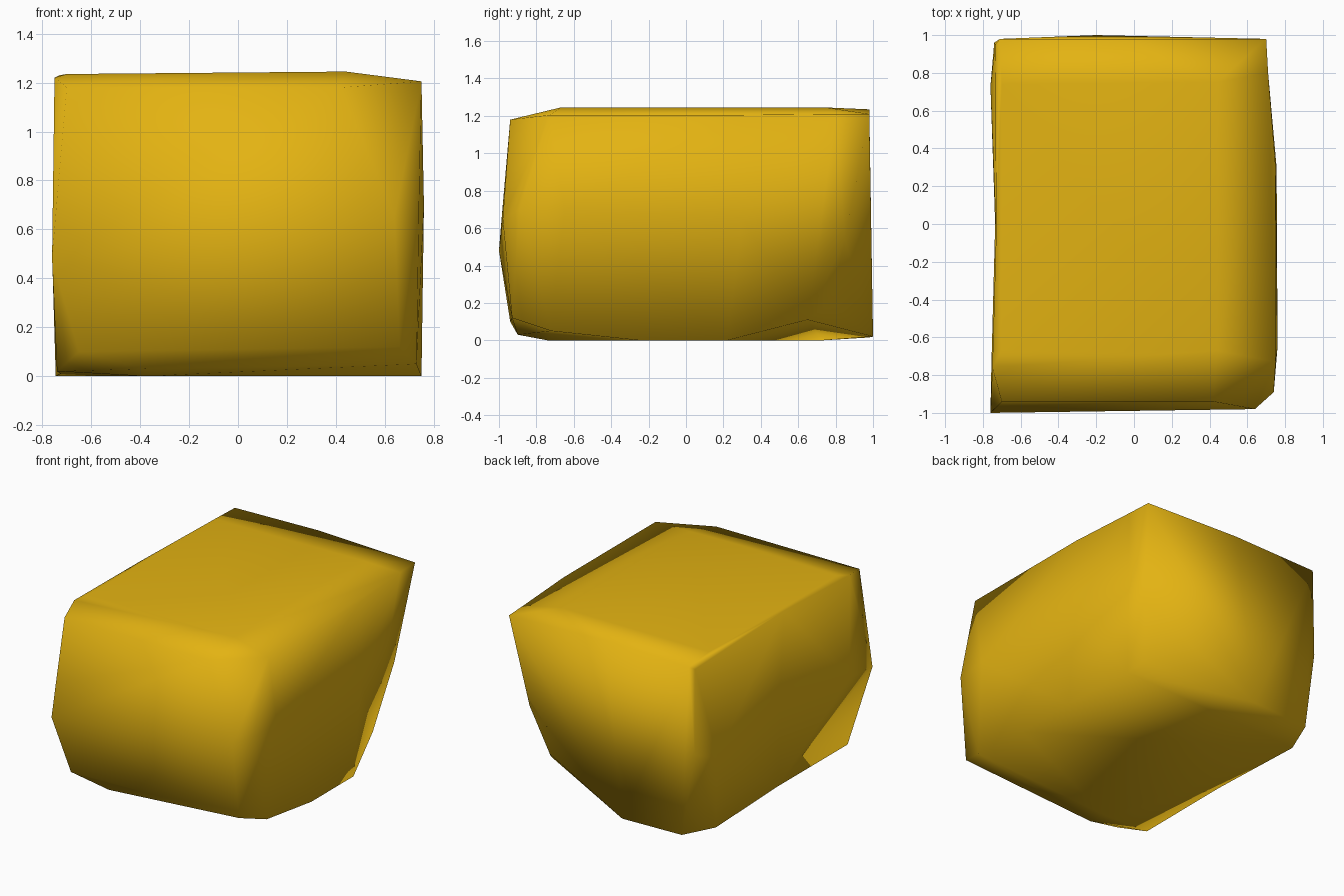
import bpy, bmesh

default = bpy.data.objects.get("Cube")
if default:
    bpy.data.objects.remove(default, do_unlink=True)

# Flat gold colour
gold = bpy.data.materials.new("gold")
gold.use_nodes = True
colour = (0.77, 0.45, 0.006, 1)
gold.diffuse_color = colour
gold.node_tree.nodes["Principled BSDF"].inputs["Base Color"].default_value = colour

# Corner and bulge points of the uneven block, grouped by the edge they shape
top_plateau = [
    (-.7, -.67, 1.235), (.44, -.67, 1.245), (.44, .75, 1.245), (-.7, .74, 1.235),
]
top_front_edge = [
    (-.7, -.94, 1.18), (-.75, -.76, 1.22), (.42, -.94, 1.18), (.75, -.73, 1.205),
]
top_right_edge = [
    (.75, .3, 1.205), (.7, .98, 1.21),
]
top_back_edge = [
    (-.05, .98, 1.235), (-.71, .98, 1.22), (-.735, .95, 1.2),
]
upright_edges = [
    (-.76, -1, .48), (-.74, -.98, .72),     # front left
    (.64, -.98, .65), (.74, -.89, .7),      # front right
    (.76, -.65, .7), (.755, .3, .65),       # right side bulge
    (-.74, .96, .6), (-.76, .73, .5),       # back left
]
bottom_front_edge = [
    (-.65, -.94, .1), (-.74, -.75, .02), (-.38, -.9, .03), (.66, -.93, .12),
]
bottom_right_edge = [
    (.73, -.72, .05), (.75, -.25, 0), (.75, .22, 0),
]
bottom_back_edge = [
    (-.2, 1, .02), (-.65, .975, .015), (-.745, .73, 0), (-.38, -.74, 0),
]

# Points that are pressed inwards after the skin is made: start and finish
right_back_dents = [
    ((.73, .8, 1.21), (.71, .8, 1.21)),
    ((.72, .985, .54), (.63, .85, .54)),
    ((.72, .95, .06), (.52, .78, .2)),
    ((.745, .65, .015), (.6, .65, .11)),
]
left_side_dents = [
    ((-.775, -.05, 1.23), (-.73, -.05, 1.23)),
    ((-.775, 0, .6), (-.735, 0, .6)),
    ((-.765, 0, 0), (-.725, 0, .01)),
    ((-.77, -.75, .5), (-.755, -.75, .5)),
]

# Stretch a smooth low-poly skin over the points
bm = bmesh.new()
for group in (top_plateau, top_front_edge, top_right_edge, top_back_edge, upright_edges,
              bottom_front_edge, bottom_right_edge, bottom_back_edge):
    for point in group:
        bm.verts.new(point)
dents = [(bm.verts.new(start), finish) for start, finish in right_back_dents + left_side_dents]
bmesh.ops.convex_hull(bm, input=bm.verts[:])

# Press in the dents
for vert, finish in dents:
    vert.co = finish

loose = [vert for vert in bm.verts if not vert.link_faces]
bmesh.ops.delete(bm, geom=loose, context="VERTS")
bmesh.ops.recalc_face_normals(bm, faces=bm.faces[:])
for face in bm.faces:
    face.smooth = True

mesh = bpy.data.meshes.new("block_body")
bm.to_mesh(mesh)
bm.free()
mesh.materials.append(gold)
block = bpy.data.objects.new("block_body", mesh)
bpy.context.scene.collection.objects.link(block)
